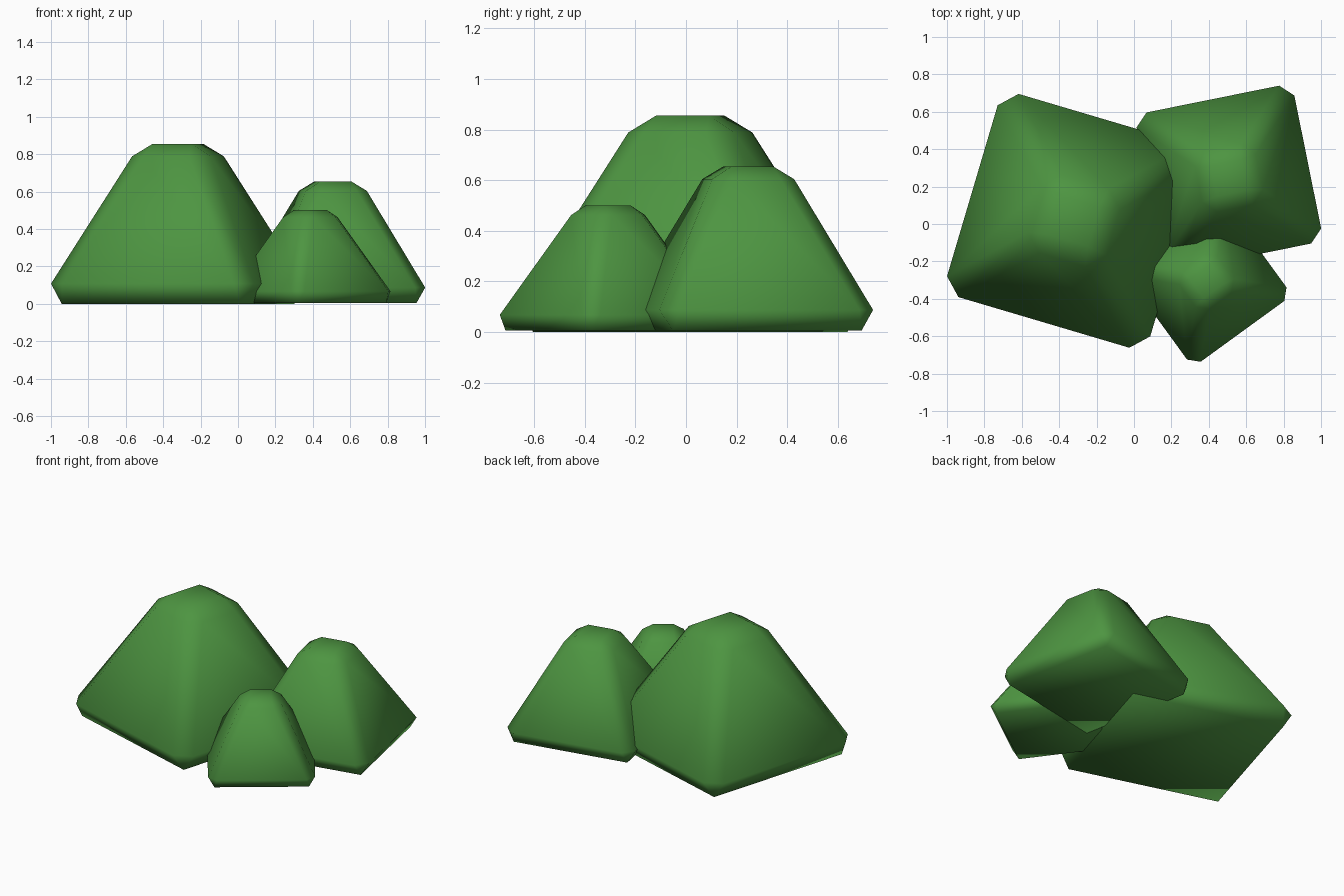
import bpy, bmesh, math

if "Cube" in bpy.data.objects:
    bpy.data.objects.remove(bpy.data.objects["Cube"])

green = bpy.data.materials.new("leaf green")
green.diffuse_color = (0.075, 0.30, 0.053, 1)
green.use_nodes = True
green.node_tree.nodes["Principled BSDF"].inputs["Base Color"].default_value = green.diffuse_color

HEIGHT, BASE, TOP, CHAMFER = 0.855, 0.622, 0.184, 0.127


def bush(name, x, y, z, size, turn):
    """A tapered block with chamfered edges, shaded smooth."""
    bm = bmesh.new()
    bmesh.ops.create_cube(bm, size=2)
    for v in bm.verts:
        half = TOP if v.co.z > 0 else BASE
        v.co = (v.co.x * half, v.co.y * half, HEIGHT if v.co.z > 0 else 0)
    mesh = bpy.data.meshes.new(name)
    bm.to_mesh(mesh)
    bm.free()
    mesh.materials.append(green)
    for p in mesh.polygons:
        p.use_smooth = True
    ob = bpy.data.objects.new(name, mesh)
    bpy.context.collection.objects.link(ob)
    ob.location = (x, y, z)
    ob.rotation_euler.z = math.radians(turn)
    ob.scale = (size, size, size)
    bevel = ob.modifiers.new("chamfer", "BEVEL")
    bevel.offset_type = 'WIDTH'
    bevel.width = CHAMFER
    bevel.segments = 1
    bevel.limit_method = 'NONE'


bush("large_bush", -0.321, 0.017, 0.0, 1.0, -16.5)
bush("medium_bush", 0.507, 0.246, 0.005, 0.76, 11.4)
bush("small_bush", 0.387, -0.308, 0.005, 0.58, 36)
